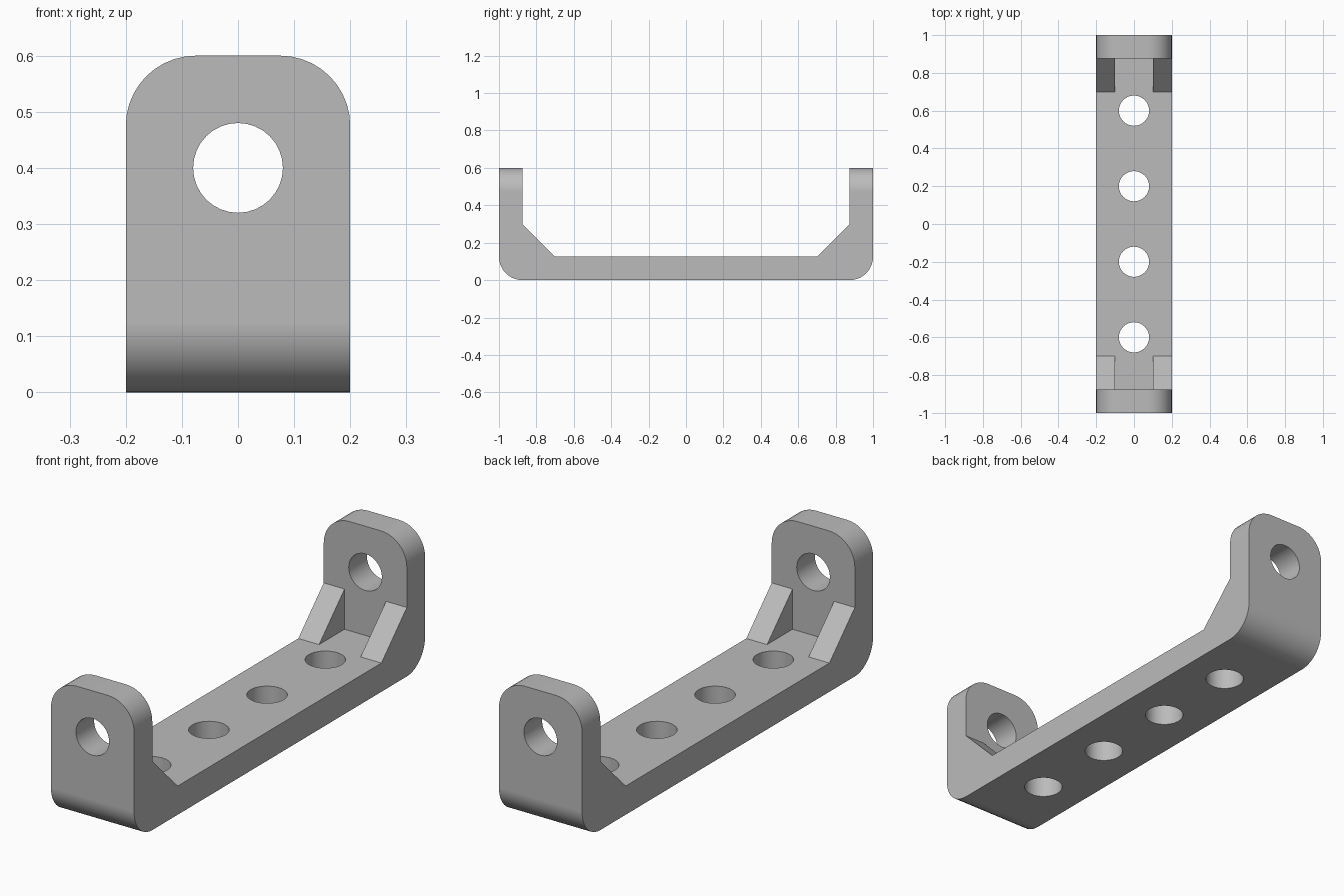
import bpy, bmesh
from math import radians
from mathutils import Matrix

cube = bpy.data.objects.get("Cube")
if cube:
    bpy.data.objects.remove(cube, do_unlink=True)

HALF_W, HALF_L, HEIGHT = 0.2, 1.0, 0.6
THICK = 0.125
INNER = HALF_L - THICK
GUSSET = 0.175
HOLE_R = 0.08

steel = bpy.data.materials.new("grey_metal")
steel.use_nodes = True
GREY = (0.5, 0.5, 0.5, 1)
steel.diffuse_color = GREY
steel.node_tree.nodes["Principled BSDF"].inputs["Base Color"].default_value = GREY


def make_object(name, bm):
    mesh = bpy.data.meshes.new(name)
    bmesh.ops.recalc_face_normals(bm, faces=bm.faces[:])
    bm.to_mesh(mesh)
    bm.free()
    mesh.materials.append(steel)
    obj = bpy.data.objects.new(name, mesh)
    bpy.context.scene.collection.objects.link(obj)
    return obj


def extrude_profile(points, half_width):
    """Prism along x from a closed (y, z) profile."""
    bm = bmesh.new()
    face = bm.faces.new([bm.verts.new((-half_width, y, z)) for y, z in points])
    moved = bmesh.ops.extrude_face_region(bm, geom=[face])["geom"]
    verts = [v for v in moved if isinstance(v, bmesh.types.BMVert)]
    bmesh.ops.translate(bm, verts=verts, vec=(2 * half_width, 0, 0))
    return bm


def hole_cutter(name, location, depth, rotation=Matrix()):
    bm = bmesh.new()
    bmesh.ops.create_cone(bm, cap_ends=True, segments=32, radius1=HOLE_R, radius2=HOLE_R,
                          depth=depth, matrix=Matrix.Translation(location) @ rotation)
    return make_object(name, bm)


# Bracket body: U profile with sloped inner corners
half = [(HALF_L, 0), (HALF_L, HEIGHT), (INNER, HEIGHT),
        (INNER, THICK + GUSSET), (INNER - GUSSET, THICK)]
bm = extrude_profile(half + [(-y, z) for y, z in reversed(half)], HALF_W)


def is_rounded(edge):
    a, b = (v.co for v in edge.verts)
    along_y = abs(a.x - b.x) < 1e-4 and min(a.z, b.z) > HEIGHT - 1e-4
    along_x = abs(a.x - b.x) > 0.1 and max(a.z, b.z) < 1e-4 and abs(a.y - b.y) < 1e-4
    return along_y or along_x


# Rounded lug tops and outer bends
bmesh.ops.bevel(bm, geom=[e for e in bm.edges if is_rounded(e)], offset=THICK,
                offset_type='OFFSET', segments=10, profile=0.5, affect='EDGES')
bracket = make_object("bracket", bm)

# Cutters: the gap between gussets, the lug bore and the mounting holes
cutters = []
for side, label in ((-1, "front"), (1, "back")):
    gap = [(side * y, z) for y, z in ((INNER, THICK), (INNER, THICK + 0.25), (INNER - 0.25, THICK))]
    cutters.append(make_object(label + "_gusset_gap_cutter", extrude_profile(gap, HALF_W / 2)))
    cutters.append(hole_cutter(label + "_bore_cutter", (0, side * (HALF_L - THICK / 2), 0.4),
                               THICK * 2, Matrix.Rotation(radians(90), 4, 'X')))
for i in range(4):
    cutters.append(hole_cutter(f"mounting_hole_cutter_{i + 1}", (0, -0.6 + 0.4 * i, THICK / 2), THICK * 2))

bpy.context.view_layer.objects.active = bracket
bracket.select_set(True)
for cutter in cutters:
    mod = bracket.modifiers.new(cutter.name, 'BOOLEAN')
    mod.operation, mod.solver, mod.object = 'DIFFERENCE', 'EXACT', cutter
    bpy.ops.object.modifier_apply(modifier=mod.name)
    bpy.data.objects.remove(cutter, do_unlink=True)

# Smooth bends and bores, crisp edges, even flats
bpy.ops.object.shade_smooth_by_angle(angle=radians(30))
normals = bracket.modifiers.new("even_normals", 'WEIGHTED_NORMAL')
normals.keep_sharp = True
